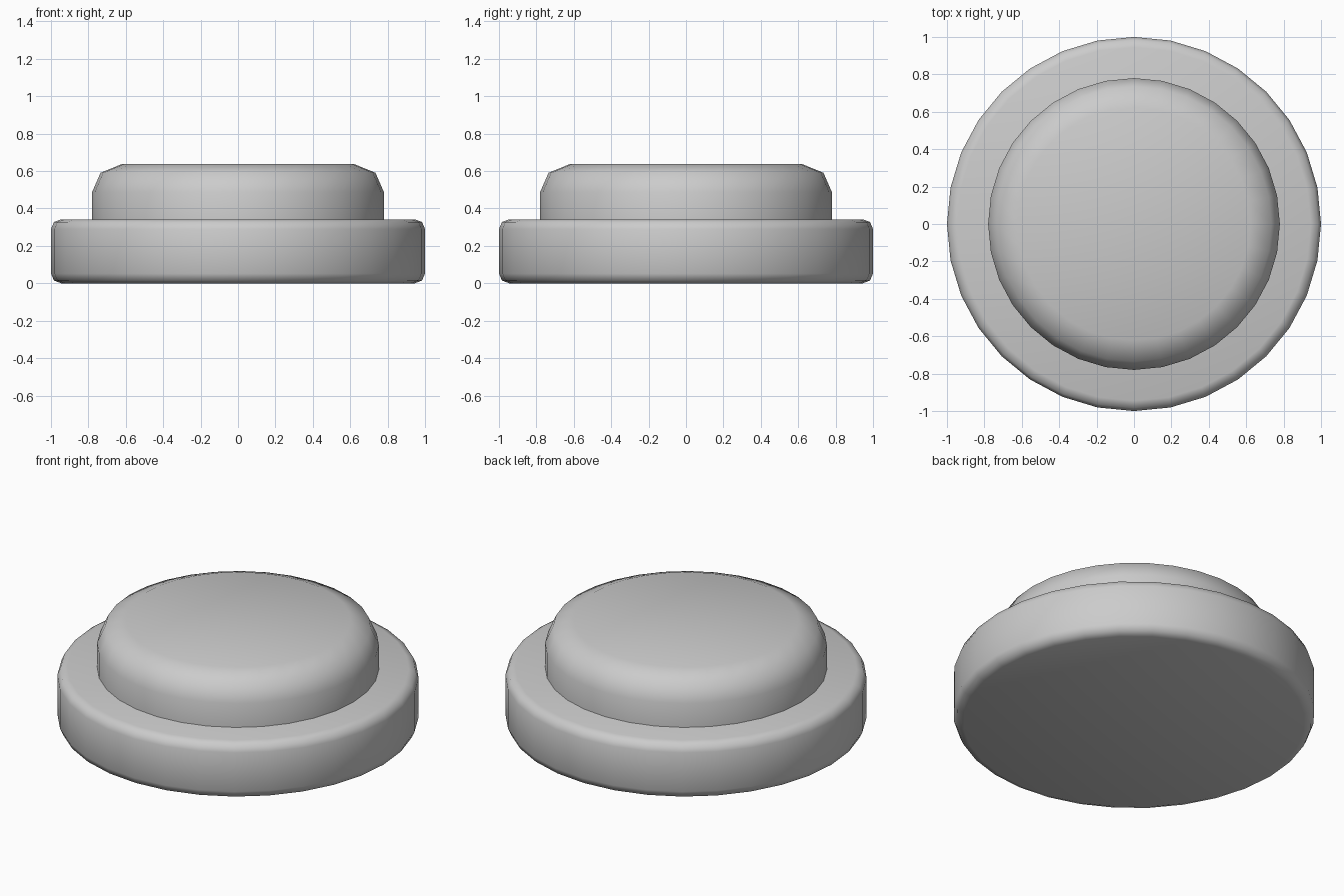
import bpy, bmesh, math

if "Cube" in bpy.data.objects:
    bpy.data.objects.remove(bpy.data.objects["Cube"])

SIDES = 32


def lathe(name, profile):
    """Spin an (radius, z) profile into a closed round solid."""
    bm = bmesh.new()
    rings = []
    for r, z in profile:
        rings.append([bm.verts.new((r * math.cos(2 * math.pi * i / SIDES),
                                    r * math.sin(2 * math.pi * i / SIDES), z))
                      for i in range(SIDES)])
    for a, b in zip(rings, rings[1:]):
        for i in range(SIDES):
            j = (i + 1) % SIDES
            bm.faces.new((a[i], a[j], b[j], b[i]))
    bm.faces.new(rings[0][::-1])
    bm.faces.new(rings[-1])
    mesh = bpy.data.meshes.new(name)
    bm.to_mesh(mesh)
    bm.free()
    obj = bpy.data.objects.new(name, mesh)
    bpy.context.collection.objects.link(obj)
    bpy.ops.object.select_all(action='DESELECT')
    obj.select_set(True)
    bpy.context.view_layer.objects.active = obj
    bpy.ops.object.shade_smooth_by_angle(angle=math.radians(60))
    return obj


# Wide base ring with small rounded rims
lathe("base", [(0.945, 0.0), (0.984, 0.015), (1.0, 0.052),
               (1.0, 0.29), (0.984, 0.328), (0.945, 0.342)])

# Raised push cap with a large rounded top edge
lathe("button_cap", [(0.78, 0.32), (0.78, 0.488), (0.735, 0.591), (0.622, 0.637)])
